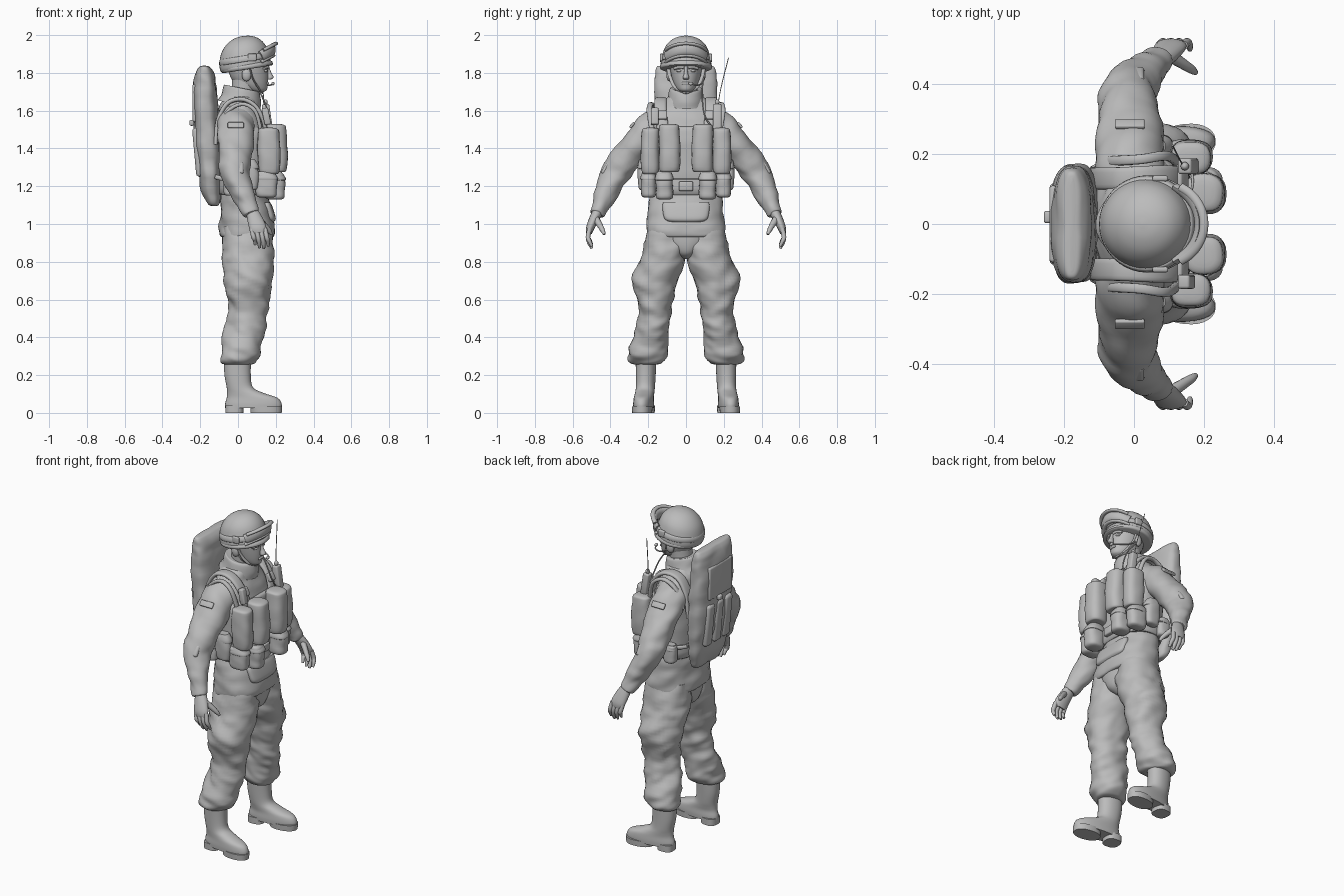
import bpy, bmesh, math
from mathutils import Vector, Matrix, noise

grey = bpy.data.materials.new("plain_grey")
grey.diffuse_color = (0.5, 0.5, 0.5, 1)
X, Y, Z = Vector((1, 0, 0)), Vector((0, 1, 0)), Vector((0, 0, 1))


def finish(name, bm, mirror=False, angle=50):
    bmesh.ops.recalc_face_normals(bm, faces=bm.faces[:])
    me = bpy.data.meshes.new(name)
    bm.to_mesh(me)
    bm.free()
    me.shade_smooth()
    me.set_sharp_from_angle(angle=math.radians(angle))
    me.materials.append(grey)
    ob = bpy.data.objects.new(name, me)
    bpy.context.collection.objects.link(ob)
    if mirror:
        m = ob.modifiers.new("mirror", 'MIRROR')
        m.use_axis = (False, True, False)
        m.use_mirror_merge = False
    return ob


def smooth_rows(rows, steps):
    # Catmull-Rom interpolation of (x, y, z, ru, rv) rows
    out = []
    for i in range(len(rows) - 1):
        a, b, c, d = (rows[max(0, min(len(rows) - 1, i + k))] for k in (-1, 0, 1, 2))
        for s in range(steps):
            t = s / steps
            out.append([0.5 * (2 * q + (r - p) * t + (2 * p - 5 * q + 4 * r - w) * t * t
                               + (3 * q - p - 3 * r + w) * t ** 3)
                        for p, q, r, w in zip(a, b, c, d)])
    return out + [list(rows[-1])]


def loft(name, rows, ref=None, n=28, steps=4, power=2, folds=0, mirror=False, tilt=0, pivot=(0, 0, 0), axis='Y'):
    # skin of oval rings: level rings, or rings square to the path when ref is given
    rows = smooth_rows(rows, steps)
    bm = bmesh.new()
    rings = []
    for i, (x, y, z, ru, rv) in enumerate(rows):
        c, u, v = Vector((x, y, z)), X, Y
        if ref is not None:
            t = Vector(rows[min(i + 1, len(rows) - 1)][:3]) - Vector(rows[max(i - 1, 0)][:3])
            t.normalize()
            u = (ref - t * ref.dot(t)).normalized()
            v = t.cross(u)
        ring = []
        for k in range(n):
            a = 2 * math.pi * k / n
            ca, sa = math.cos(a), math.sin(a)
            d = (u * math.copysign(abs(ca) ** (2 / power), ca) * max(ru, .002)
                 + v * math.copysign(abs(sa) ** (2 / power), sa) * max(rv, .002))
            p = c + d
            if folds:
                q = Vector((p.x * 8, p.y * 8, p.z * 13 + p.x * 5))
                p += d.normalized() * folds * (noise.noise(q) + .4 * noise.noise(q * 2.1))
            ring.append(bm.verts.new(p))
        rings.append(ring)
    for r, s in zip(rings, rings[1:]):
        for k in range(n):
            bm.faces.new((r[k], r[(k + 1) % n], s[(k + 1) % n], s[k]))
    bm.faces.new(rings[0])
    bm.faces.new(rings[-1])
    if tilt:
        bmesh.ops.rotate(bm, cent=pivot, matrix=Matrix.Rotation(tilt, 3, axis), verts=bm.verts[:])
    return finish(name, bm, mirror)


def tube(name, pts, ru, rv=None, ref=Z, n=10, mirror=False, power=2):
    return loft(name, [(*p, ru, rv or ru) for p in pts], ref, n, 4, power, 0, mirror)


def box(name, c, size, r=.02, mirror=False, rx=0, ry=0, rz=0):
    # soft-edged block
    bm = bmesh.new()
    bmesh.ops.create_cube(bm, size=1)
    bmesh.ops.scale(bm, vec=size, verts=bm.verts[:])
    bmesh.ops.bevel(bm, geom=bm.edges[:], offset=min(r, min(size) * .45), segments=3, profile=.5, affect='EDGES')
    rot = Matrix.Rotation(rz, 3, 'Z') @ Matrix.Rotation(ry, 3, 'Y') @ Matrix.Rotation(rx, 3, 'X')
    bmesh.ops.rotate(bm, cent=(0, 0, 0), matrix=rot, verts=bm.verts[:])
    bmesh.ops.translate(bm, vec=c, verts=bm.verts[:])
    return finish(name, bm, mirror)


def ball(name, c, size, mirror=False):
    bm = bmesh.new()
    bmesh.ops.create_uvsphere(bm, u_segments=16, v_segments=10, radius=1)
    bmesh.ops.scale(bm, vec=size, verts=bm.verts[:])
    bmesh.ops.translate(bm, vec=c, verts=bm.verts[:])
    return finish(name, bm, mirror)


# boots with sole and heel, toes turned out a little
bp = dict(mirror=True, tilt=.1, pivot=(0, .213, 0), axis='Z')
loft("boot", [(.082, .216, .025, .15, .052), (.082, .216, .05, .15, .053), (.075, .216, .08, .135, .051),
              (.04, .215, .105, .098, .05), (.01, .214, .135, .07, .05), (-.002, .213, .2, .07, .052),
              (-.003, .212, .29, .073, .055)], power=2.2, **bp)
loft("sole", [(.15, .217, 0, .083, .052), (.15, .217, .035, .085, .054)], power=2.2, steps=1, **bp)
loft("heel", [(-.018, .215, 0, .048, .047), (-.018, .215, .04, .048, .048)], power=2.8, steps=1, **bp)

# trousers
loft("trouser_leg", [(.045, .10, .99, .125, .10), (.05, .105, .88, .138, .118), (.052, .128, .80, .135, .125),
                     (.058, .160, .70, .123, .122), (.054, .163, .60, .11, .104), (.048, .163, .51, .106, .088),
                     (.035, .178, .43, .107, .092), (.018, .195, .35, .106, .10), (.002, .205, .29, .102, .10),
                     (-.002, .208, .262, .088, .08), (0, .212, .255, .06, .05)],
     folds=.018, mirror=True, steps=6, n=40)
loft("trouser_seat", [(.05, 0, .815, .07, .025), (.05, 0, .84, .115, .07), (.05, 0, .89, .132, .14),
                      (.05, 0, .97, .135, .19)])

# jacket
loft("jacket", [(.05, 0, .93, .13, .185), (.05, 0, .94, .147, .203), (.05, 0, 1.0, .145, .207),
                (.037, 0, 1.1, .13, .192), (.03, 0, 1.2, .118, .182), (.025, 0, 1.35, .128, .195),
                (.02, 0, 1.46, .133, .205), (.01, 0, 1.55, .122, .195), (.005, 0, 1.62, .10, .155),
                (.012, 0, 1.665, .085, .105), (.015, 0, 1.69, .07, .075)],
     folds=.012, steps=6, n=44, power=2.3)
loft("collar", [(.015, 0, 1.63, .115, .105), (.018, 0, 1.67, .105, .096), (.012, 0, 1.715, .095, .085),
                (.012, 0, 1.718, .08, .07)], tilt=.2, pivot=(.015, 0, 1.67), folds=.008)
loft("front_flap", [(.165, 0, 1.01, .025, .085), (.17, 0, 1.03, .03, .115), (.155, 0, 1.09, .028, .125),
                    (.15, 0, 1.115, .02, .12)], power=3)

# sleeves
loft("sleeve", [(0, .11, 1.58, .09, .06), (-.01, .19, 1.505, .096, .082), (-.012, .265, 1.415, .09, .083),
                (-.015, .333, 1.33, .083, .081), (-.015, .377, 1.255, .08, .074), (.015, .412, 1.185, .067, .067),
                (.05, .448, 1.11, .053, .053), (.07, .466, 1.06, .042, .042), (.074, .47, 1.05, .03, .03)],
     X, folds=.013, mirror=True, steps=6, n=36)
box("sleeve_patch", (-.012, .286, 1.523), (.085, .014, .035), .005, True, rx=.7)
box("elbow_patch", (-.01, .424, 1.295), (.08, .026, .07), .012, True, rx=.55)

# hands
loft("palm", [(.07, .462, 1.075, .03, .028), (.088, .485, 1.03, .04, .026), (.105, .507, .98, .045, .022),
              (.11, .513, .952, .038, .016)], X, n=16, mirror=True)
for i, drop in enumerate((.012, 0, .004, .02)):
    x = .146 - .023 * i
    loft("finger_%d" % (i + 1), [(x - .004, .51, .975, .013, .013), (x + .006, .519, .93, .0125, .0125),
                                 (x + .012, .51, .895 + drop, .011, .011), (x + .014, .498, .87 + drop, .007, .007)],
         X, n=10, mirror=True)
loft("thumb", [(.105, .48, 1.03, .018, .02), (.14, .457, .995, .015, .016), (.165, .441, .965, .0125, .0125),
               (.177, .432, .945, .007, .007)], X, n=10, mirror=True)

# head and face
loft("neck", [(.015, 0, 1.62, .068, .068), (.03, 0, 1.70, .065, .062), (.04, 0, 1.78, .07, .065)])
loft("head", [(.105, 0, 1.698, .028, .025), (.092, 0, 1.71, .06, .045), (.075, 0, 1.735, .082, .062),
              (.062, 0, 1.77, .098, .074), (.055, 0, 1.81, .105, .083), (.05, 0, 1.86, .11, .09)], steps=5)
loft("nose", [(.165, 0, 1.766, .012, .014), (.17, 0, 1.776, .019, .017), (.163, 0, 1.80, .014, .01),
              (.156, 0, 1.83, .01, .009)], n=12)
box("lips", (.157, 0, 1.745), (.014, .044, .015), .006)
ball("eye", (.143, .034, 1.811), (.014, .016, .008), True)
tube("brow", [(.138, .062, 1.823), (.154, .035, 1.831), (.16, .01, 1.828)], .008, mirror=True)
ball("ear", (.045, .088, 1.79), (.025, .016, .035), True)

# helmet with band, goggles and chin strap
hp = dict(tilt=-.16, pivot=(.04, 0, 1.88))
loft("helmet", [(.036, 0, 1.82, .12, .12), (.034, 0, 1.828, .134, .132), (.032, 0, 1.85, .136, .134),
                (.034, 0, 1.89, .131, .127), (.038, 0, 1.935, .114, .112), (.042, 0, 1.97, .083, .082),
                (.043, 0, 1.99, .044, .042), (.043, 0, 1.996, .004, .004)], n=40, **hp)
loft("helmet_band", [(.036, 0, 1.86, .135, .134), (.036, 0, 1.864, .14, .139), (.036, 0, 1.888, .135, .134),
                     (.036, 0, 1.892, .128, .127)], n=40, steps=2, **hp)
loft("helmet_brim", [(.04, 0, 1.818, .128, .127), (.04, 0, 1.823, .138, .137), (.038, 0, 1.838, .138, .138),
                     (.038, 0, 1.845, .13, .13)], n=40, steps=2, **hp)


def goggle_arc(r, dx, dz):
    # band round the brow, rising to the middle
    return [(.06 + dx + r * math.cos(a), r * .97 * math.sin(a), 1.855 + dz + .065 * math.cos(a))
            for a in (k * .22 for k in range(-5, 6))]


tube("goggle_lens", goggle_arc(.118, .008, .003), .03, .014)
tube("goggle_top_rim", goggle_arc(.122, .018, .036), .009, .013)
tube("goggle_bottom_rim", goggle_arc(.12, .006, -.028), .009, .012)
box("goggle_clip", (.075, .13, 1.882), (.045, .016, .04), .006, True)
tube("chin_strap", [(.06, .10, 1.85), (.075, .085, 1.78), (.105, .058, 1.725), (.13, .0, 1.695)], .004, .009,
     X, mirror=True)
tube("microphone_boom", [(.06, .095, 1.775), (.11, .085, 1.745), (.165, .06, 1.735), (.182, .03, 1.742)], .004)
ball("microphone", (.185, .025, 1.743), (.009, .013, .009))

# vest, belt and shoulder straps
loft("vest", [(.028, 0, 1.22, .128, .192), (.028, 0, 1.23, .133, .196), (.025, 0, 1.36, .14, .204),
              (.022, 0, 1.46, .145, .206), (.02, 0, 1.51, .138, .19), (.02, 0, 1.515, .11, .17)],
     n=40, power=2.4, folds=.008)
loft("belt", [(.03, 0, 1.155, .12, .185), (.03, 0, 1.16, .138, .203), (.03, 0, 1.235, .14, .207),
              (.03, 0, 1.24, .12, .19)], n=40, steps=2, power=2.4)
box("belt_buckle", (.178, 0, 1.20), (.03, .075, .05), .008)
tube("shoulder_strap", [(.15, .11, 1.42), (.142, .125, 1.52), (.11, .135, 1.60), (.06, .135, 1.648),
                        (0, .132, 1.66), (-.06, .13, 1.635), (-.105, .13, 1.55), (-.12, .13, 1.42)],
     .032, .012, Y, n=16, mirror=True, power=3)
tube("side_strap", [(.12, .18, 1.50), (.09, .195, 1.60), (.02, .185, 1.635), (-.06, .18, 1.59),
                    (-.10, .175, 1.48)], .014, .01, Y, n=12, mirror=True, power=3)
box("strap_buckle", (.135, .13, 1.575), (.026, .06, .05), .007, True, ry=-.5)


# pouches: soft round body, some with a lid
def pouch(name, x, y, z0, z1, rx, ry, lid=True):
    h = z1 - z0
    loft(name, [(x, y, z0, rx * .6, ry * .6), (x, y, z0 + .012, rx * .9, ry * .92), (x, y, z0 + h * .4, rx, ry),
                (x - .003, y, z1 - .03, rx * .95, ry * .97), (x - .006, y, z1 - .006, rx * .8, ry * .85),
                (x - .006, y, z1, rx * .4, ry * .4)], n=24, power=2.6, folds=.007, mirror=True)
    if lid:
        loft(name + "_lid", [(x, y, z1 - h * .3, rx * .98, ry * .98),
                             (x, y, z1 - h * .3 + .004, rx * 1.025, ry * 1.025),
                             (x - .003, y, z1 - .025, rx * .99, ry), (x - .006, y, z1 + .002, rx * .7, ry * .75)],
             n=24, steps=2, power=2.6, mirror=True)


pouch("chest_pouch", .203, .087, 1.275, 1.53, .06, .058, False)
pouch("outer_chest_pouch", .165, .19, 1.265, 1.51, .06, .05, False)
pouch("belt_pouch", .195, .115, 1.13, 1.275, .058, .048)
pouch("outer_belt_pouch", .15, .198, 1.14, 1.275, .062, .043)
pouch("side_pouch", .06, .222, 1.18, 1.34, .05, .033)
pouch("rear_belt_pouch", -.035, .205, 1.15, 1.26, .04, .03)

# radio with antenna
box("radio", (.155, .165, 1.565), (.04, .045, .14), .008, ry=-.15)
ball("radio_knob", (.145, .165, 1.645), (.012, .012, .015))
tube("antenna", [(.14, .168, 1.62), (.13, .185, 1.72), (.11, .225, 1.88)], .0025, n=6)
tube("radio_cable", [(.165, .15, 1.50), (.165, .10, 1.57), (.125, .085, 1.68), (.07, .09, 1.76)], .004, n=8)
box("left_strap_gadget", (.15, -.165, 1.57), (.035, .04, .09), .008, ry=-.2)

# backpack with ridged pockets
loft("backpack", [(-.125, 0, 1.095, .012, .08), (-.13, 0, 1.11, .032, .115), (-.145, 0, 1.2, .052, .15),
                  (-.155, 0, 1.35, .062, .164), (-.168, 0, 1.53, .066, .168), (-.175, 0, 1.70, .062, .168),
                  (-.176, 0, 1.79, .052, .164), (-.178, 0, 1.83, .03, .152), (-.178, 0, 1.838, .008, .13)],
     n=44, steps=6, power=2.8, folds=.012)
for i, y in enumerate((-.085, 0, .085)):
    box("back_pocket_%d" % (i + 1), (-.212, y, 1.38), (.04, .066, .26), .018, ry=-.09)
box("back_flap", (-.23, 0, 1.64), (.022, .22, .2), .01, ry=-.01)
box("back_clip", (-.245, .02, 1.535), (.025, .035, .03), .008)
tube("pack_strap", [(-.12, .16, 1.25), (-.07, .185, 1.24), (0, .205, 1.25)], .012, .006, Z, mirror=True)
